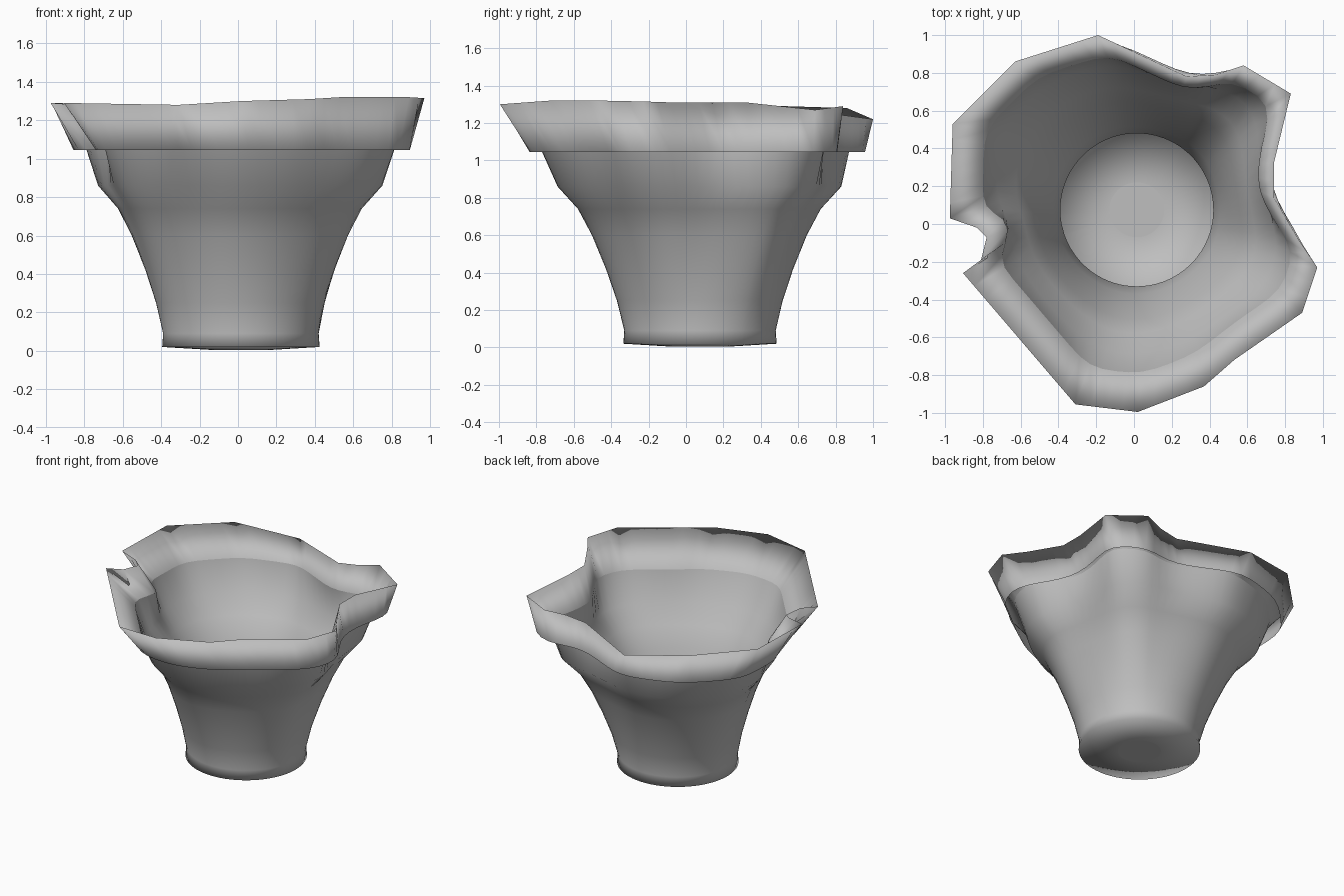
import bpy, bmesh
from mathutils import Vector

cube = bpy.data.objects.get("Cube")
if cube:
    bpy.data.objects.remove(cube)

grey = bpy.data.materials.new("plain grey")
grey.use_nodes = True
grey.diffuse_color = (0.52, 0.52, 0.52, 1)
grey.node_tree.nodes["Principled BSDF"].inputs["Base Color"].default_value = (0.52, 0.52, 0.52, 1)

CENTRE = Vector((0.015, 0.075, 0))

# Irregular crumpled rim, counterclockwise from the back
RIM = [(-.19, 1, 1.22), (-.63, .86, 1.28), (-.96, .53, 1.29), (-.975, .03, 1.29),
       (-.83, -.02, 1.28), (-.78, -.07, 1.27), (-.81, -.19, 1.28), (-.905, -.26, 1.29),
       (-.31, -.955, 1.28), (.02, -.995, 1.30), (.37, -.86, 1.31), (.53, -.72, 1.32),
       (.89, -.47, 1.32), (.97, -.23, 1.315), (.87, -.08, 1.31), (.74, .14, 1.31),
       (.74, .32, 1.31), (.83, .69, 1.27), (.58, .84, 1.29), (.43, .79, 1.27), (.28, .78, 1.25)]


def resample(points, step):
    out = []
    for i, p in enumerate(points):
        a, b = Vector(p), Vector(points[(i + 1) % len(points)])
        n = max(1, round((b - a).length / step))
        out += [a.lerp(b, k / n) for k in range(n)]
    return out


def ease(points, rounds):
    for _ in range(rounds):
        n = len(points)
        points = [(points[i - 1] + points[i] * 2 + points[(i + 1) % n]) / 4 for i in range(n)]
    return points


def shifted(points, scale, dx, dy, z):
    return [Vector((p.x * scale + dx, p.y * scale + dy, z)) for p in points]


def circle(points, radius, z):
    ring = []
    for p in points:
        d = (p - CENTRE).to_2d().normalized() * radius
        ring.append(Vector((CENTRE.x + d.x, CENTRE.y + d.y, z)))
    return ring


def blend(points, top, radius, t, z):
    ring = [a.lerp(b, t) for a, b in zip(circle(points, radius, z), top)]
    for p in ring:
        p.z = z
    return ring


def build(name, rings, sharp):
    bm = bmesh.new()
    loops = [[bm.verts.new(p) for p in ring] for ring in rings]
    n = len(loops[0])
    for a, b in zip(loops, loops[1:]):
        for i in range(n):
            j = (i + 1) % n
            bm.faces.new((a[i], a[j], b[j], b[i]))
    # The first ring is closed by a flat disc
    bm.faces.new(loops[0][::-1])
    for f in bm.faces:
        f.smooth = True
    for k in sharp:
        for i in range(n):
            bm.edges.get((loops[k][i], loops[k][(i + 1) % n])).smooth = False
    mesh = bpy.data.meshes.new(name)
    bm.to_mesh(mesh)
    bm.free()
    mesh.materials.append(grey)
    obj = bpy.data.objects.new(name, mesh)
    bpy.context.collection.objects.link(obj)


rim = resample(RIM, 0.09)
wall_top = shifted(ease(rim, 12), .95, .04, .08, 1.045)
fold = shifted(ease(rim, 2), .85, .025, .05, 1.08)
cuff_edge = shifted(ease(rim, 3), .92, .035, .065, 1.045)

# One thin sheet: floor disc, foot, flaring wall, rim, and a cuff folded down outside
LEVELS = [(.25, .08), (.42, .2), (.6, .35), (.74, .5), (.86, .72)]
rings = [circle(rim, .145, .004), circle(rim, .41, .02), circle(rim, .405, .09)]
rings += [blend(rim, wall_top, .405, t, z) for z, t in LEVELS]
rings += [fold, rim, cuff_edge]
build("crumpled_bowl", rings, sharp=(0, len(rings) - 3))
